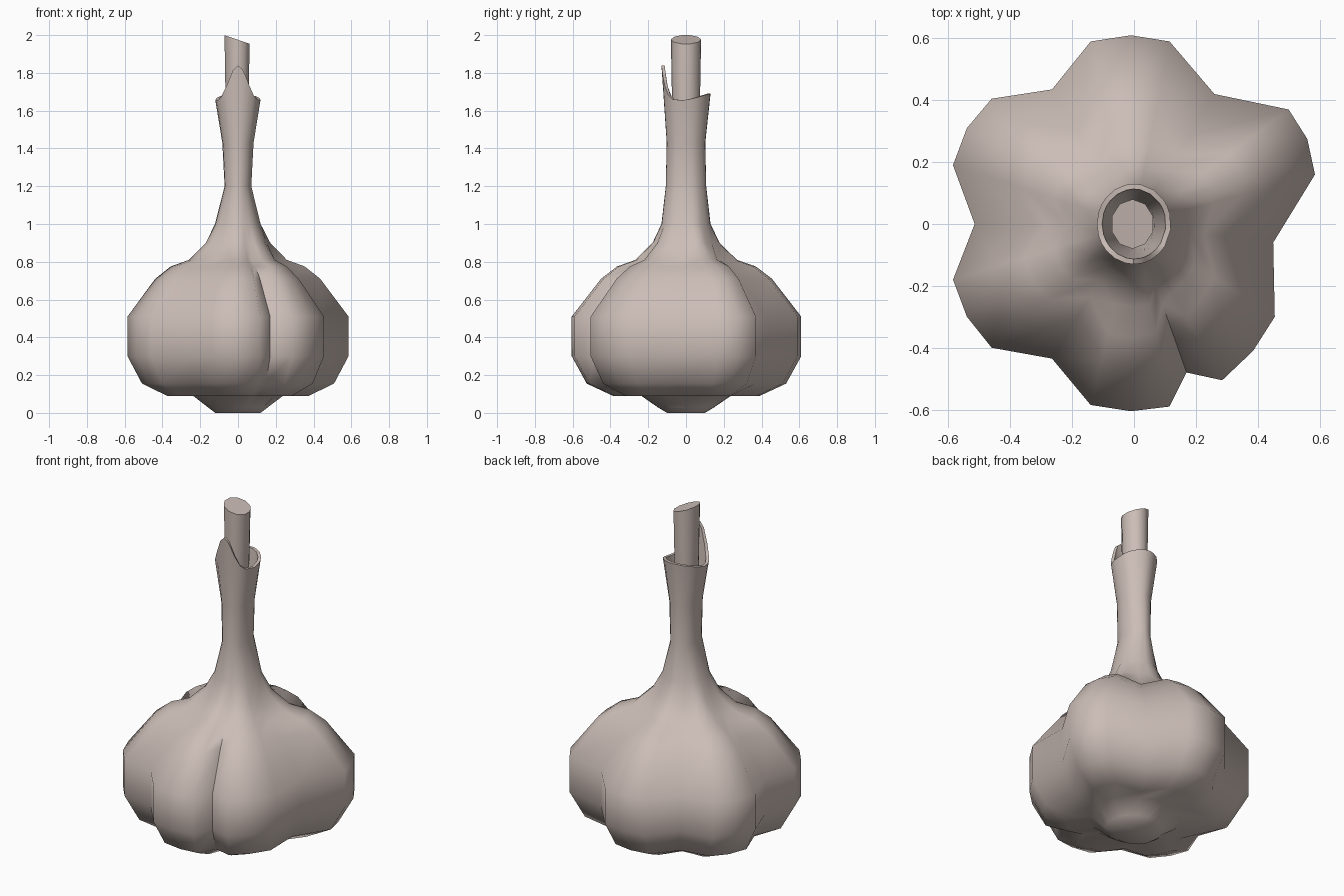
import bpy, bmesh, math
from mathutils import Vector

if "Cube" in bpy.data.objects:
    bpy.data.objects.remove(bpy.data.objects["Cube"])

skin = bpy.data.materials.new("pale garlic skin")
skin.diffuse_color = (0.60, 0.51, 0.47, 1)
skin.use_nodes = True
skin.node_tree.nodes["Principled BSDF"].inputs["Base Color"].default_value = skin.diffuse_color

# Plan outline of the six cloves (one is pushed sideways), 4 points per clove
PLAN = [(0.585, 0.16), (0.56, 0.275), (0.50, 0.37), (0.26, 0.42),
        (0.115, 0.59), (-0.01, 0.61), (-0.14, 0.59), (-0.265, 0.435),
        (-0.46, 0.405), (-0.54, 0.31), (-0.585, 0.19), (-0.515, 0.0),
        (-0.585, -0.18), (-0.54, -0.30), (-0.46, -0.40), (-0.265, -0.435),
        (-0.14, -0.585), (-0.01, -0.605), (0.115, -0.59), (0.17, -0.48),
        (0.285, -0.505), (0.385, -0.41), (0.455, -0.30), (0.45, -0.06)]

# Rings: height, x radius, y radius, clove strength
RINGS = [(0.0, 0.12, 0.10, 0), (0.03, 0.16, 0.15, 0), (0.092, 0.25, 0.24, 0.5),
         (0.09, 0.39, 0.39, 1.2), (0.155, 0.53, 0.53, 1.0),
         (0.30, 0.61, 0.61, 1.0), (0.51, 0.61, 0.61, 1.0),
         (0.71, 0.455, 0.455, 1.5), (0.775, 0.37, 0.37, 1.6),
         (0.81, 0.27, 0.27, 1.3), (0.90, 0.178, 0.178, 0.5),
         (1.0, 0.124, 0.13, 0.1), (1.2, 0.071, 0.107, 0),
         (1.43, 0.083, 0.102, 0), (1.655, 0.12, 0.13, 0),
         # inside of the open neck
         (1.655, 0.103, 0.113, 0), (1.43, 0.066, 0.085, 0), (1.25, 0.05, 0.07, 0)]


def rim_height(a):
    """Torn rim: tall tip at the front, slight rise at the back."""
    c = -math.sin(a)
    return 0.185 * max(0, c) ** 6 + 0.035 * max(0, -c)


def loft(name, rings, angle):
    """Join rings of points into a closed skin."""
    bm = bmesh.new()
    loops = [[bm.verts.new(p) for p in ring] for ring in rings]
    n = len(loops[0])
    for lo, hi in zip(loops, loops[1:]):
        for i in range(n):
            j = (i + 1) % n
            bm.faces.new((lo[i], lo[j], hi[j], hi[i]))
    bm.faces.new(loops[0][::-1])
    bm.faces.new(loops[-1])
    me = bpy.data.meshes.new(name)
    bm.to_mesh(me)
    bm.free()
    me.materials.append(skin)
    ob = bpy.data.objects.new(name, me)
    bpy.context.collection.objects.link(ob)
    bpy.ops.object.select_all(action='DESELECT')
    ob.select_set(True)
    bpy.context.view_layer.objects.active = ob
    bpy.ops.object.shade_smooth_by_angle(angle=math.radians(angle))
    return ob


# Bulb with root plate, cloves and open papery neck
rings = []
for z, rx, ry, p in RINGS:
    ring = []
    for x, y in PLAN:
        a = math.atan2(y, x)
        k = (math.hypot(x, y) / 0.61) ** p
        dz = rim_height(a) if z == 1.655 else 0
        ring.append(Vector((rx * k * math.cos(a), ry * k * math.sin(a), z + dz)))
    rings.append(ring)
loft("garlic_bulb", rings, 55)

# Inner stem with a slanted cut
stem = []
for z, rx, ry in [(1.2, 0.045, 0.06), (1.65, 0.064, 0.074), (1.975, 0.07, 0.08)]:
    ring = []
    for i in range(10):
        a = 2 * math.pi * (i + 0.5) / 10
        x = rx * math.cos(a) - 0.005
        slant = -0.34 * x if z > 1.9 else 0
        ring.append(Vector((x, ry * math.sin(a), z + slant)))
    stem.append(ring)
loft("inner_stem", stem, 45)
